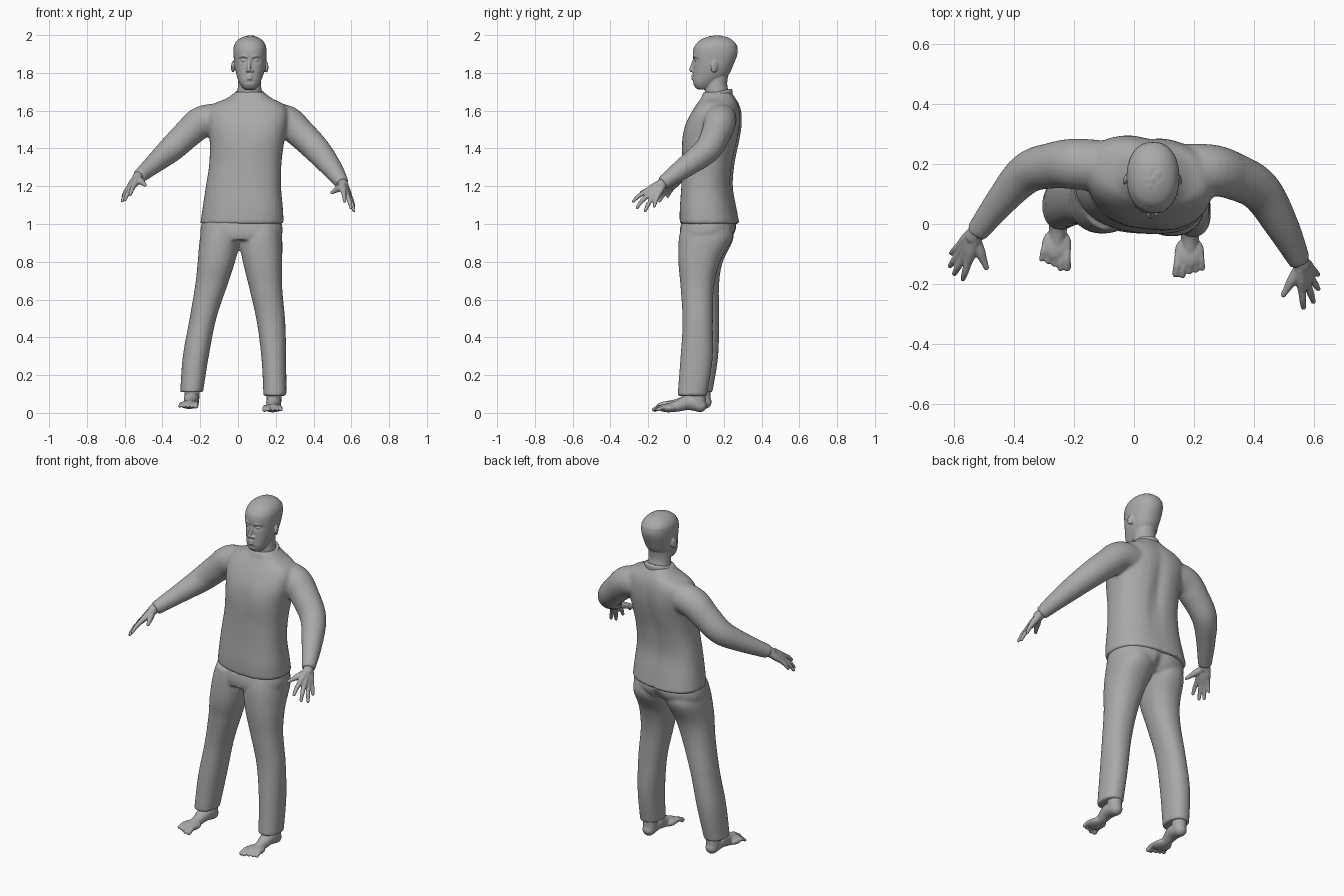
import bpy, bmesh, math, random
from mathutils import Vector, Matrix

cube = bpy.data.objects.get("Cube")
if cube:
    bpy.data.objects.remove(cube)
random.seed(4)

grey = bpy.data.materials.new("plain grey")
grey.use_nodes = True
grey.diffuse_color = (0.4, 0.4, 0.4, 1)
grey.node_tree.nodes["Principled BSDF"].inputs["Base Color"].default_value = (0.4, 0.4, 0.4, 1)


def smooth_rows(rows, steps=6):
    """Catmull-Rom interpolation of rows of numbers."""
    out = []
    for i in range(len(rows) - 1):
        a, b, c, d = (rows[max(i - 1, 0)], rows[i], rows[i + 1], rows[min(i + 2, len(rows) - 1)])
        for s in range(steps):
            t = s / steps
            out.append([0.5 * (2 * q + (r - p) * t + (2 * p - 5 * q + 4 * r - w) * t * t
                               + (3 * q - p - 3 * r + w) * t ** 3) for p, q, r, w in zip(a, b, c, d)])
    return out + [list(rows[-1])]


def skin(bm, rings):
    """Bridge rings of points and cap both ends."""
    loops = [[bm.verts.new(p) for p in ring] for ring in rings]
    n = len(loops[0])
    faces = [bm.faces.new((a[i], a[(i + 1) % n], b[(i + 1) % n], b[i]))
             for a, b in zip(loops, loops[1:]) for i in range(n)]
    faces += [bm.faces.new(loops[0][::-1]), bm.faces.new(loops[-1])]
    bmesh.ops.recalc_face_normals(bm, faces=faces)


def stack(bm, rows, power=2.0, shear=0.0, dents=(), n=48):
    """Horizontal sections: z, right x, left x, front y, back y."""
    rings = []
    for z, x0, x1, y0, y1 in smooth_rows(rows):
        ring = []
        for k in range(n):
            c, s = math.cos(math.tau * k / n), math.sin(math.tau * k / n)
            dx = math.copysign(abs(c) ** (2 / power), c) * (x1 - x0) / 2
            x = (x0 + x1) / 2 + dx
            y = (y0 + y1) / 2 + math.copysign(abs(s) ** (2 / power), s) * (y1 - y0) / 2 - shear * dx
            for px, pz, wx, wz, depth, side in dents:
                if s * side > 0:
                    y -= side * depth * math.exp(-((x - px) / wx) ** 2 - ((z - pz) / wz) ** 2)
            ring.append((x, y, z))
        rings.append(ring)
    skin(bm, rings)


def ball(bm, centre, size):
    m = Matrix.Translation(centre) @ Matrix.Diagonal((*size, 1))
    bmesh.ops.create_uvsphere(bm, u_segments=20, v_segments=12, radius=1, matrix=m)


def tube(bm, rows, rounded=True, n=24):
    """Round tube along a path of x, y, z, radius."""
    pts = smooth_rows(rows)
    rings = []
    for i, p in enumerate(pts):
        d = Vector(pts[min(i + 1, len(pts) - 1)][:3]) - Vector(pts[max(i - 1, 0)][:3])
        u = d.cross(Vector((0.3, 0.2, 1) if abs(d.z) < 0.8 * d.length else (0, 1, 0))).normalized()
        v = d.cross(u).normalized()
        rings.append([Vector(p[:3]) + p[3] * (u * math.cos(math.tau * k / n) + v * math.sin(math.tau * k / n))
                      for k in range(n)])
    skin(bm, rings)
    if rounded:
        for row in (rows[0], rows[-1]):
            ball(bm, row[:3], [row[3]] * 3)


def finish(name, bm, voxel, smoothing=4):
    """Fuse the overlapping pieces into one smooth skin."""
    mesh = bpy.data.meshes.new(name)
    bm.to_mesh(mesh)
    bm.free()
    mesh.materials.append(grey)
    ob = bpy.data.objects.new(name, mesh)
    bpy.context.collection.objects.link(ob)
    fuse = ob.modifiers.new("Fuse", 'REMESH')
    fuse.mode, fuse.voxel_size, fuse.use_smooth_shade = 'VOXEL', voxel, True
    soft = ob.modifiers.new("Soften", 'SMOOTH')
    soft.factor, soft.iterations = 0.5, smoothing
    return ob


# shirt: torso, sleeves and collar
bm = bmesh.new()
stack(bm, [(1.0, -.2, .242, -.03, .28), (1.08, -.188, .238, -.03, .265), (1.2, -.17, .228, -.022, .245),
           (1.32, -.152, .23, -.018, .255), (1.44, -.15, .245, -.018, .28), (1.52, -.16, .26, -.002, .292),
           (1.59, -.165, .265, .032, .29), (1.635, -.13, .24, .06, .278), (1.665, -.06, .18, .08, .262),
           (1.7, -.012, .135, .092, .24)], 2.4, 0.1,
      [(.05, 1.4, .035, .2, .018, 1), (.035, 1.46, .03, .08, .008, -1)])
right_sleeve = [(-.08, .19, 1.555, .085), (-.19, .2, 1.54, .085), (-.27, .195, 1.475, .077),
                (-.355, .17, 1.395, .069), (-.44, .08, 1.322, .053), (-.525, -.03, 1.25, .037)]
left_sleeve = [(.13, .18, 1.555, .085), (.25, .18, 1.545, .086), (.33, .16, 1.48, .079),
               (.42, .11, 1.39, .071), (.495, -.01, 1.298, .056), (.552, -.125, 1.215, .037)]
for sleeve in (right_sleeve, left_sleeve):
    tube(bm, sleeve, rounded=False)
finish("shirt", bm, 0.009, 5)

bm = bmesh.new()
stack(bm, [(1.665, -.02, .142, .08, .246), (1.69, -.018, .14, .086, .246), (1.7, -.012, .134, .092, .24)])
for v in bm.verts:
    v.co.z += (v.co.y - .165) * 0.22
finish("collar", bm, 0.005, 2)

# trousers: hips and two legs
bm = bmesh.new()
stack(bm, [(1.05, -.17, .21, 0, .23), (1.0, -.192, .232, -.025, .265), (.95, -.2, .235, -.032, .255),
           (.915, -.19, .22, -.025, .22)], 2.4, 0.06, [(.01, .93, .025, .06, .03, 1)])
stack(bm, [(1.0, -.18, .02, -.02, .24), (.92, -.202, .015, -.03, .25), (.8, -.213, -.016, -.03, .195),
           (.68, -.226, -.055, -.012, .175), (.5, -.256, -.115, .0, .175), (.3, -.292, -.155, -.01, .17),
           (.11, -.306, -.185, -.02, .14)], 2.2)
stack(bm, [(1.0, .02, .22, -.02, .24), (.92, .005, .234, -.038, .245), (.8, .026, .234, -.04, .18),
           (.66, .06, .234, -.028, .147), (.48, .1, .25, -.018, .142), (.28, .125, .255, -.03, .14),
           (.09, .135, .256, -.045, .11)], 2.2)
finish("trousers", bm, 0.008, 4)


# feet, drawn about the ankle with the big toe towards the middle
def foot(name, place, inward, turn):
    bm = bmesh.new()
    tube(bm, [(0, .02, .16, .04), (0, .02, .08, .04), (0, .025, .045, .037)])
    tube(bm, [(0, .03, .04, .036), (0, -.03, .055, .04), (0, -.09, .036, .03), (0, -.14, .026, .024)])
    ball(bm, (0, -.14, .026), (.05, .055, .023))
    for i in range(5):
        x = inward * (.038 - .02 * i)
        r = .0135 if i == 0 else .0095
        end = -.212 - .006 * (i == 1) + .007 * max(i - 1, 0)
        tube(bm, [(x * .9, -.14, .028, r), (x, end + .03, .03, r), (x * 1.08, end, .018, r)])
    for v in bm.verts:
        v.co.z = max(v.co.z, 0.0)
    bm.transform(Matrix.Translation(place) @ Matrix.Rotation(turn, 4, 'Z'))
    finish(name, bm, 0.005, 3)


foot("left_foot", (.19, .045, 0), -1, -.04)
foot("right_foot", (-.245, .07, .018), 1, -.09)


# hands: bones fan from the wrist to each finger tip
def hand(name, wrist, tips, thumb):
    bm = bmesh.new()
    w = Vector(wrist)
    across = (Vector(tips[0]) - Vector(tips[3])).normalized()
    knuckles = []
    for i, t in enumerate(tips):
        t = Vector(t)
        k = w.lerp(t, .5) + across * (.004 * (1.5 - i))
        k.z += .008
        knuckles.append(k)
        base = w + across * (.008 * (1.5 - i))
        tube(bm, [(*base, .021), (*base.lerp(k, .6), .019), (*k, .0145)])
        bend = k.lerp(t, .55) + Vector((0, 0, .006))
        tube(bm, [(*k, .0135), (*bend, .0115), (*t.lerp(k, .1), .0085)])
    for a, b in zip(knuckles, knuckles[1:]):
        tube(bm, [(*w.lerp(a.lerp(b, .5), .4), .017), (*a.lerp(b, .5), .013)])
    t = Vector(thumb)
    tube(bm, [(*w, .02), (*w.lerp(t, .45), .018), (*w.lerp(t, .75), .0125), (*w.lerp(t, .96), .009)])
    arm = w + Vector((-.03 if w.x > 0 else .03, .06, .045))
    tube(bm, [(*arm, .026), (*w, .028)])
    finish(name, bm, 0.004, 3)


hand("left_hand", (.558, -.137, 1.205),
     [(.565, -.285, 1.115), (.6, -.265, 1.08), (.616, -.22, 1.062), (.615, -.17, 1.088)], (.495, -.24, 1.165))
hand("right_hand", (-.533, -.042, 1.243),
     [(-.572, -.19, 1.15), (-.602, -.172, 1.12), (-.617, -.145, 1.115), (-.612, -.1, 1.14)], (-.49, -.15, 1.205))

# head and neck, with dents for the eye sockets and the mouth
bm = bmesh.new()
cx = .062
stack(bm, [(1.6, -.02, .14, .09, .25), (1.68, -.006, .128, .098, .235), (1.74, .0, .122, .102, .218),
           (1.82, .005, .12, .11, .23)])
stack(bm, [(1.712, .04, .085, .065, .11), (1.722, .024, .1, .05, .13), (1.75, .006, .118, .036, .17),
           (1.79, -.008, .134, .036, .225), (1.84, -.018, .146, .04, .25), (1.9, -.024, .151, .036, .272),
           (1.94, -.022, .148, .045, .27), (1.97, -.004, .13, .075, .245), (1.986, .022, .104, .11, .215),
           (1.992, .045, .08, .14, .185)], 2.2, 0,
      [(cx - .033, 1.868, .02, .013, .014, -1), (cx + .033, 1.868, .02, .013, .014, -1),
       (cx, 1.778, .024, .005, .006, -1), (cx, 1.752, .03, .007, .005, -1)], n=96)
for side in (-1, 1):
    ball(bm, (cx + side * .032, .058, 1.866), (.014, .013, .009))
    tube(bm, [(cx + side * .016, .041, 1.884, .006), (cx + side * .034, .044, 1.89, .006),
              (cx + side * .054, .06, 1.884, .005)])
    ball(bm, (cx + side * .012, .036, 1.81), (.01, .011, .007))
    # ears
    ear = Matrix.Translation((cx + side * .088, .15, 1.833)) @ Matrix.Rotation(side * .35, 4, 'Z') \
        @ Matrix.Rotation(-.15, 4, 'X') @ Matrix.Diagonal((.009, .02, .032, 1))
    bmesh.ops.create_uvsphere(bm, u_segments=20, v_segments=12, radius=1, matrix=ear)
tube(bm, [(cx, .046, 1.875, .008), (cx - .003, .036, 1.845, .009), (cx - .006, .028, 1.816, .0115)])
for z, r in ((1.786, .006), (1.77, .007)):
    tube(bm, [(cx - .024, .046, 1.778, .003), (cx, .034, z, r), (cx + .024, .046, 1.778, .003)])
finish("head", bm, 0.004, 3)

# short hair: a close cap broken up by small tufts
bm = bmesh.new()
stack(bm, [(1.925, -.022, .147, .05, .272), (1.945, -.021, .147, .05, .27), (1.97, -.006, .132, .07, .25),
           (1.988, .02, .106, .105, .22), (1.996, .045, .08, .14, .185)], 2.2)
for i in range(170):
    a, h = random.uniform(0, math.tau), random.uniform(.42, 1)
    flat = math.sqrt(1 - h * h)
    r = random.uniform(.005, .009)
    ball(bm, (.063 + .085 * flat * math.cos(a), .161 + .11 * flat * math.sin(a), 1.898 + .094 * h), (r, r, r))
finish("hair", bm, 0.004, 1)
